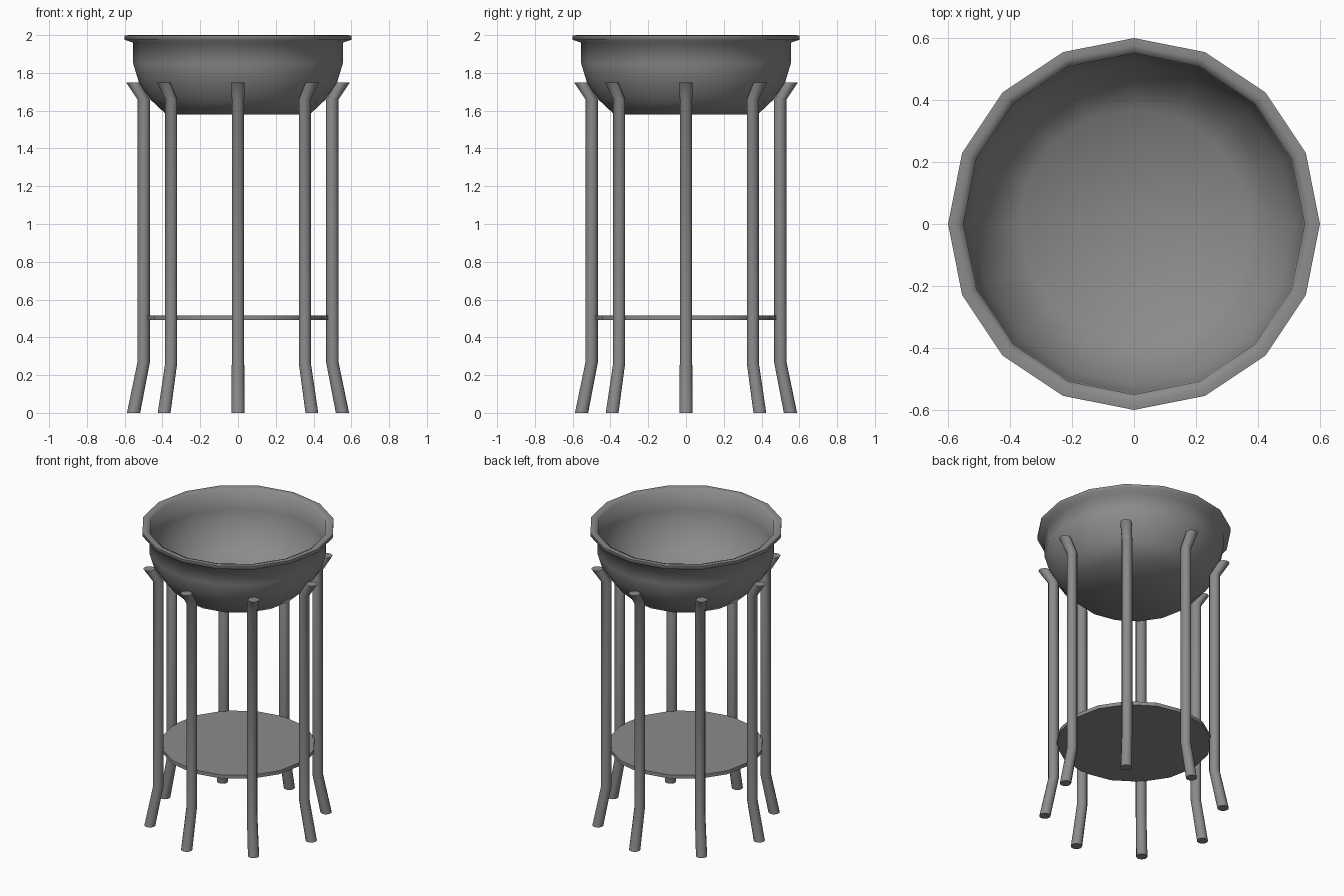
import bpy, bmesh
from math import cos, sin, pi, radians

cube = bpy.data.objects.get("Cube")
if cube:
    bpy.data.objects.remove(cube, do_unlink=True)

metal = bpy.data.materials.new("grey_metal")
metal.use_nodes = True
GREY = (0.26, 0.26, 0.26, 1)
metal.diffuse_color = GREY
metal.node_tree.nodes["Principled BSDF"].inputs["Base Color"].default_value = GREY


def loft(name, rings, sides, smooth_angle):
    """Join horizontal circles (x, z, radius); a zero radius makes a pole."""
    bm = bmesh.new()
    loops = []
    for cx, z, r in rings:
        count = sides if r else 1
        loops.append([bm.verts.new((cx + r * cos(2 * pi * i / sides),
                                    r * sin(2 * pi * i / sides), z))
                      for i in range(count)])
    for a, b in zip(loops, loops[1:]):
        for i in range(sides):
            j = (i + 1) % sides
            if len(a) == 1:
                bm.faces.new((a[0], b[j], b[i]))
            elif len(b) == 1:
                bm.faces.new((a[i], a[j], b[0]))
            else:
                bm.faces.new((a[i], a[j], b[j], b[i]))
    # Flat end caps where the loft does not close in a pole
    for end in (loops[0], loops[-1]):
        if len(end) > 1:
            bm.faces.new(end)
    bmesh.ops.recalc_face_normals(bm, faces=bm.faces)
    mesh = bpy.data.meshes.new(name)
    bm.to_mesh(mesh)
    bm.free()
    mesh.materials.append(metal)
    obj = bpy.data.objects.new(name, mesh)
    bpy.context.collection.objects.link(obj)
    bpy.ops.object.select_all(action='DESELECT')
    obj.select_set(True)
    bpy.context.view_layer.objects.active = obj
    bpy.ops.object.shade_smooth_by_angle(angle=radians(smooth_angle))
    return obj


# Bowl: thin wall, outside from the bottom up, over the rim and back down inside
wall = [(0, 1.58), (0.38, 1.58), (0.465, 1.66), (0.525, 1.75), (0.555, 1.85), (0.555, 1.96)]
rim = [(0.60, 1.975), (0.60, 1.998), (0.575, 2.0), (0.55, 1.99)]
inside = [(max(r - 0.008, 0), z + 0.008) for r, z in reversed(wall[:-1])]
loft("bowl", [(0, z, r) for r, z in wall + rim + inside], 16, 80)

# Round shelf between the legs
loft("shelf", [(0, 0.492, 0.48), (0, 0.516, 0.48)], 16, 40)

# Eight legs, splayed at the foot and flared at the top
leg_path = [(0.553, 0, 0.035), (0.5, 0.265, 0.033), (0.5, 1.66, 0.033), (0.557, 1.75, 0.036)]
for k in range(8):
    leg = loft(f"leg_{k + 1}", leg_path, 12, 45)
    leg.rotation_euler.z = k * pi / 4
